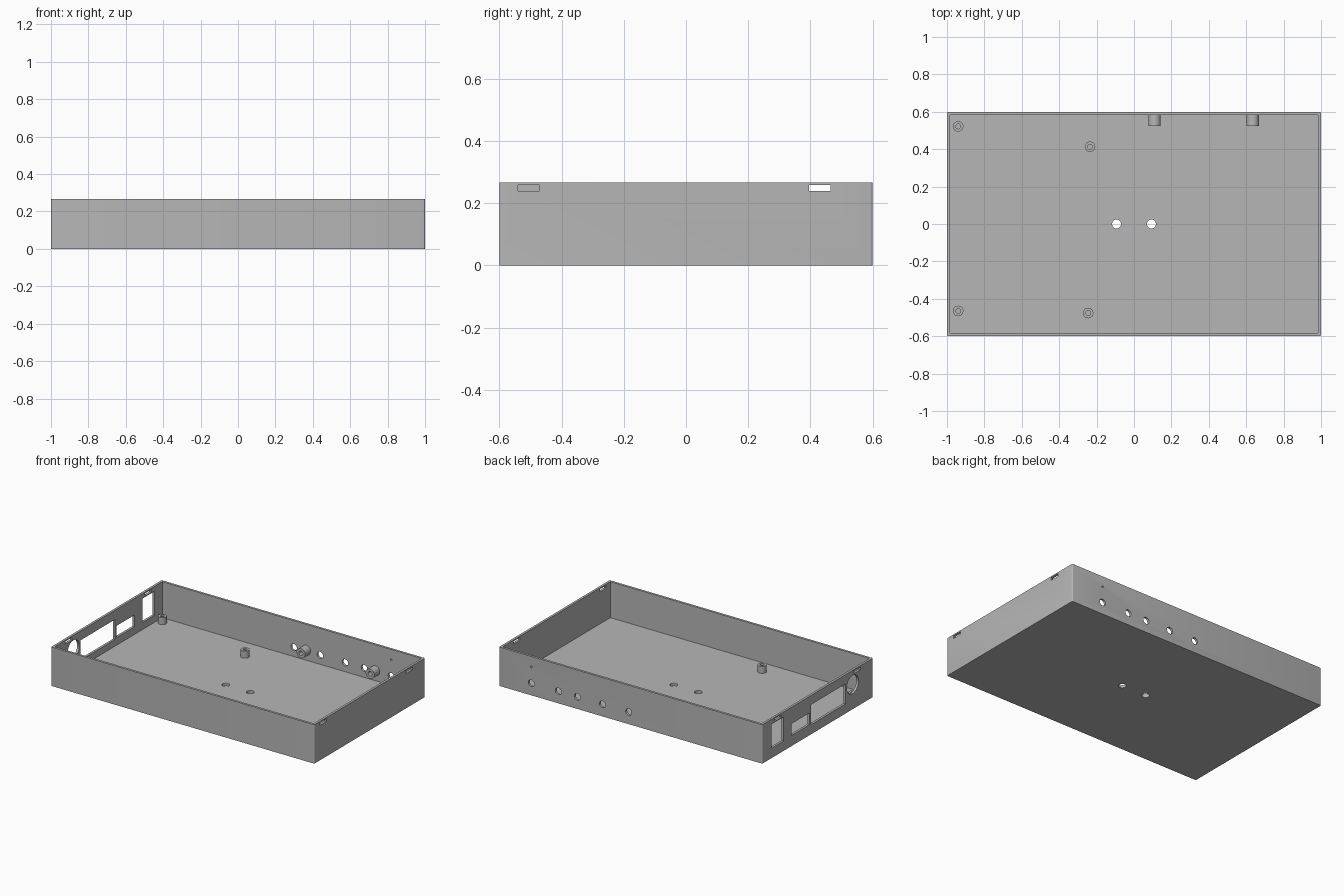
import bpy, bmesh, math
from mathutils import Matrix, Vector

if "Cube" in bpy.data.objects:
    bpy.data.objects.remove(bpy.data.objects["Cube"], do_unlink=True)

HEIGHT, WALL, FLOOR = 0.267, 0.016, 0.02

grey = bpy.data.materials.new("plain grey")
grey.use_nodes = True
grey.diffuse_color = (0.47, 0.47, 0.47, 1)
grey.node_tree.nodes["Principled BSDF"].inputs["Base Color"].default_value = grey.diffuse_color


def finish(name, bm):
    mesh = bpy.data.meshes.new(name)
    bm.to_mesh(mesh)
    bm.free()
    obj = bpy.data.objects.new(name, mesh)
    bpy.context.collection.objects.link(obj)
    mesh.materials.append(grey)
    return obj


def activate(obj):
    bpy.ops.object.select_all(action='DESELECT')
    obj.select_set(True)
    bpy.context.view_layer.objects.active = obj


def smooth(obj):
    activate(obj)
    bpy.ops.object.shade_smooth_by_angle(angle=math.radians(35))


def box(bm, low, high):
    low, high = Vector(low), Vector(high)
    place = Matrix.Translation((low + high) / 2) @ Matrix.Diagonal((*(high - low), 1))
    return bmesh.ops.create_cube(bm, size=1, matrix=place)


def rod(bm, center, radius, axis, depth=0.1):
    turn = Vector((0, 0, 1)).rotation_difference(Vector(axis)).to_matrix().to_4x4()
    bmesh.ops.create_cone(bm, cap_ends=True, segments=32, radius1=radius, radius2=radius,
                          depth=depth, matrix=Matrix.Translation(center) @ turn)


def cut(obj, bm):
    cutter = finish("cutter", bm)
    cutter.hide_render = True
    mod = obj.modifiers.new("cut", 'BOOLEAN')
    mod.operation, mod.solver, mod.object = 'DIFFERENCE', 'EXACT', cutter
    activate(obj)
    bpy.ops.object.modifier_apply(modifier=mod.name)
    bpy.data.objects.remove(cutter, do_unlink=True)


def tube(name, base, direction, outer, inner, length):
    """Round boss with a blind screw hole in its end."""
    bm = bmesh.new()
    profile = [(0, 0), (outer, 0), (outer, length), (inner, length), (inner, 0.005), (0, 0.005)]
    verts = [bm.verts.new((r, 0, z)) for r, z in profile]
    edges = [bm.edges.new(pair) for pair in zip(verts, verts[1:])]
    bmesh.ops.spin(bm, geom=verts + edges, cent=(0, 0, 0), axis=(0, 0, 1),
                   angle=math.tau, steps=32)
    bmesh.ops.remove_doubles(bm, verts=bm.verts, dist=0.0001)
    bmesh.ops.recalc_face_normals(bm, faces=bm.faces)
    obj = finish(name, bm)
    obj.location = base
    obj.rotation_euler = Vector((0, 0, 1)).rotation_difference(Vector(direction)).to_euler()
    smooth(obj)


# Open tray with slightly rounded upright corners
bm = bmesh.new()
box(bm, (-1, -0.6, 0), (1, 0.6, HEIGHT))
upright = [e for e in bm.edges if abs(e.verts[0].co.z - e.verts[1].co.z) > 0.1]
bmesh.ops.bevel(bm, geom=upright, offset=0.008, segments=4, profile=0.5, affect='EDGES')
tray = finish("enclosure_tray", bm)

bm = bmesh.new()
box(bm, (WALL - 1, WALL - 0.6, FLOOR), (1 - WALL, 0.6 - WALL, HEIGHT + 0.1))
cut(tray, bm)

# Openings through the walls and floor
bm = bmesh.new()
for y0, y1, z0, z1 in [(0.37, 0.5, 0.068, 0.233), (0.087, 0.283, 0.073, 0.153),
                       (-0.303, 0.07, 0.066, 0.203)]:
    box(bm, (-1.05, y0, z0), (-0.95, y1, z1))
rod(bm, (-1, -0.38, 0.17), 0.063, (1, 0, 0))
for side, y in [(1, -0.505), (1, 0.43), (-1, -0.43), (-1, 0.43)]:
    box(bm, (side - 0.05, y - 0.035, 0.239), (side + 0.05, y + 0.035, 0.258))
for x in (0.015, 0.215, 0.405, 0.55, 0.755):
    rod(bm, (x, 0.6, 0.083), 0.023, (0, 1, 0))
rod(bm, (0.755, 0.6, 0.195), 0.006, (0, 1, 0))
for x in (-0.093, 0.093):
    rod(bm, (x, 0, 0), 0.024, (0, 0, 1))
cut(tray, bm)
smooth(tray)

# Standing screw posts on the floor
for i, (x, y) in enumerate([(-0.94, 0.522), (-0.235, 0.413), (-0.94, -0.465), (-0.245, -0.476)]):
    tube(f"floor_post_{i + 1}", (x, y, FLOOR - 0.002), (0, 0, 1), 0.028, 0.013, 0.05)

# Screw bosses on the back wall
for i, x in enumerate((0.11, 0.635)):
    tube(f"back_boss_{i + 1}", (x, 0.6 - WALL + 0.002, 0.09), (0, -1, 0), 0.033, 0.015, 0.061)
